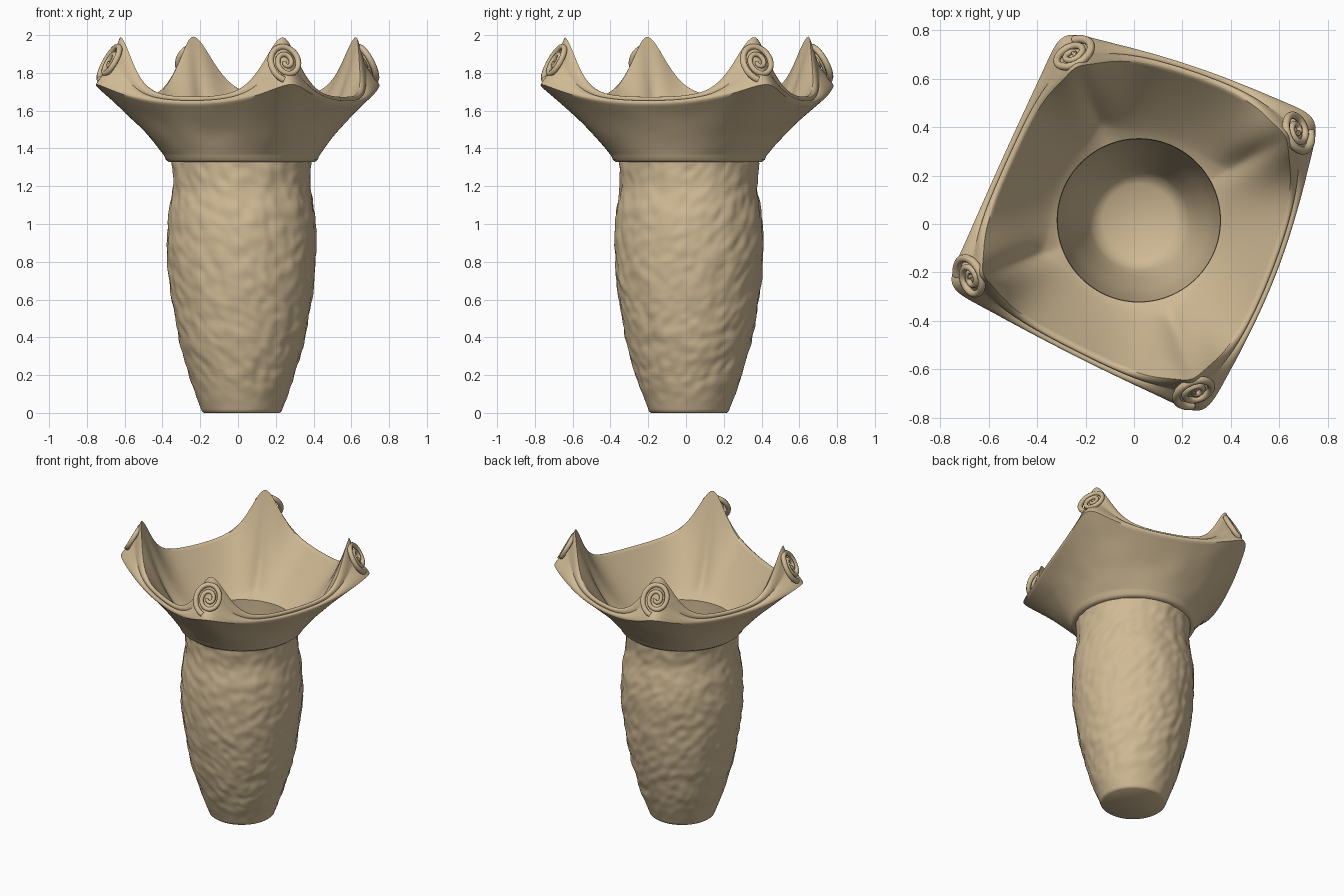
import bpy, bmesh, math
from mathutils import Vector, noise

if "Cube" in bpy.data.objects:
    bpy.data.objects.remove(bpy.data.objects["Cube"])

clay = bpy.data.materials.new("tan clay")
clay.use_nodes = True
colour = (0.63, 0.49, 0.30, 1)
clay.diffuse_color = colour
clay.node_tree.nodes["Principled BSDF"].inputs["Base Color"].default_value = colour
clay.node_tree.nodes["Principled BSDF"].inputs["Roughness"].default_value = 0.8

CENTRE = Vector((0.02, 0.015, 0))
NECK_Z = 1.36
PER_EDGE = 56
COUNT = PER_EDGE * 4
# Outer tips of the four rim corners, counter-clockwise
TIPS = [Vector(p) for p in ((0.77, 0.44, 0), (-0.30, 0.80, 0), (-0.78, -0.26, 0), (0.29, -0.80, 0))]
BOW = [0.03, 0.0, 0.01, 0.06]


def smooth_loop(points, passes):
    for _ in range(passes):
        points = [(points[i - 1] + points[i] * 2 + points[(i + 1) % len(points)]) / 4
                  for i in range(len(points))]
    return points


def loft(name, rings, cap_start=False, cap_end=False):
    """Skin a list of equal-length closed rings."""
    bm = bmesh.new()
    rows = [[bm.verts.new(p) for p in ring] for ring in rings]
    for low, high in zip(rows, rows[1:]):
        for i in range(COUNT):
            j = (i + 1) % COUNT
            bm.faces.new((low[i], low[j], high[j], high[i]))
    if cap_start:
        bm.faces.new(rows[0][::-1])
    if cap_end:
        bm.faces.new(rows[-1])
    mesh = bpy.data.meshes.new(name)
    bm.to_mesh(mesh)
    bm.free()
    obj = bpy.data.objects.new(name, mesh)
    bpy.context.collection.objects.link(obj)
    finish(obj)
    return obj


def finish(obj):
    obj.data.materials.append(clay)
    bpy.ops.object.select_all(action="DESELECT")
    obj.select_set(True)
    bpy.context.view_layer.objects.active = obj
    if obj.type == "MESH":
        bpy.ops.object.shade_smooth_by_angle(angle=math.radians(50))


# Rim paths: outer fold line and inner crest, both rising to the corners
outer, inner, corner = [], [], []
for k in range(4):
    a, b = TIPS[k], TIPS[(k + 1) % 4]
    length = (b - a).length
    sideways = (b - a).cross(Vector((0, 0, 1))).normalized()
    for i in range(PER_EDGE):
        s = i / PER_EDGE
        dist = min(s, 1 - s) * length
        peak = math.exp(-(dist / 0.2) ** 1.7)
        p = a.lerp(b, s) + sideways * BOW[k] * math.sin(math.pi * s)
        p.z = 1.63 + 0.13 * abs(1 - 2 * s) ** 2.2
        inward = (CENTRE - p) * Vector((1, 1, 0))
        q = p + inward.normalized() * (0.04 + 0.11 * peak)
        q.z = 1.67 + 0.345 * peak
        outer.append(p)
        inner.append(q)
        corner.append(peak)
outer = smooth_loop(outer, 16)
inner = smooth_loop(inner, 10)
directions = [((p - CENTRE) * Vector((1, 1, 0))).normalized() for p in outer]


def circle(radius, z):
    return [CENTRE + d * radius + Vector((0, 0, z)) for d in directions]


def profile_radius(profile, z):
    """Smoothly interpolate a radius from (z, radius) pairs."""
    for n in range(len(profile) - 1):
        (z0, r0), (z1, r1) = profile[n], profile[n + 1]
        if z <= z1:
            zp, rp = profile[max(n - 1, 0)]
            zn, rn = profile[min(n + 2, len(profile) - 1)]
            m0 = (r1 - rp) / (z1 - zp) * (z1 - z0)
            m1 = (rn - r0) / (zn - z0) * (z1 - z0)
            t = (z - z0) / (z1 - z0)
            return ((2 * t**3 - 3 * t**2 + 1) * r0 + (t**3 - 2 * t**2 + t) * m0
                    + (3 * t**2 - 2 * t**3) * r1 + (t**3 - t**2) * m1)
    return profile[-1][1]


# Hand-worked body: rough outer skin, then the hollow inside
skin = [(0, 0.208), (0.2, 0.28), (0.45, 0.345), (0.7, 0.382), (0.9, 0.394),
        (1.05, 0.386), (1.2, 0.364), (1.37, 0.372)]
rings = [circle(0.2, 0)]
STEPS = 100
for n in range(STEPS + 1):
    z = 0.008 + 1.34 * n / STEPS
    ring = circle(profile_radius(skin, z), z)
    fade = min(1, z * 6)
    for i, p in enumerate(ring):
        stroke = Vector((p.x + p.z * 0.4, p.y - p.z * 0.3, p.z * 0.8))
        fine = noise.noise(stroke * 19)
        broad = noise.noise(p * 7)
        ring[i] = p + directions[i] * fade * (0.007 * fine + 0.006 * broad)
    rings.append(ring)
loft("body", rings, cap_start=True)

hollow = [(0.06, 0.15), (0.09, 0.19), (0.25, 0.25), (0.5, 0.31), (0.9, 0.35), (1.2, 0.335), (NECK_Z, 0.337)]
rings = []
for n in range(41):
    z = NECK_Z + (0.06 - NECK_Z) * n / 40
    rings.append(circle(profile_radius(hollow, z), z))
loft("inner_wall", rings, cap_end=True)

# Flared bowl: collar, outer wall, rolled lip, inner wall
rings = [circle(0.355, 1.33), circle(0.385, 1.327), circle(0.402, 1.34)]
collar = circle(0.41, NECK_Z)
WALL = 24
for n in range(WALL):
    t = n / WALL
    ring = []
    for i in range(COUNT):
        p = collar[i].lerp(outer[i], t)
        p += directions[i] * -0.015 * math.sin(math.pi * t)
        p += directions[i] * 0.008 * noise.noise(p * 6) * math.sin(math.pi * t)
        ring.append(p)
    rings.append(ring)

LIP = 24
for n in range(LIP + 1):
    t = n / LIP
    ring = []
    for i in range(COUNT):
        span = inner[i] - outer[i]
        along = Vector((span.dot(directions[i]), span.z))
        normal = (directions[i] * along.y - Vector((0, 0, along.x))).normalized()
        roll = abs(math.sin(2 * math.pi * t)) ** 0.7 * 0.014
        dish = -0.022 * math.sin(math.pi * t) ** 2
        height = roll * (1 - corner[i]) + dish * corner[i]
        ring.append(outer[i] + span * t + normal * height)
    rings.append(ring)

throat = circle(0.337, NECK_Z)
for n in range(1, WALL + 1):
    t = 1 - n / WALL
    ring = []
    for i in range(COUNT):
        p = throat[i].lerp(inner[i], t ** (0.85 - 0.35 * corner[i]))
        p.z = throat[i].z + (inner[i].z - throat[i].z) * t
        ring.append(p)
    rings.append(ring)
loft("flared_bowl", rings)

# Coiled scroll pressed into each corner of the rim
for k in range(4):
    i = k * PER_EDGE
    up = (inner[i] - outer[i]).normalized()
    side = (outer[(i + 3) % COUNT] - outer[i - 3]).normalized()
    normal = side.cross(up).normalized()
    middle = outer[i].lerp(inner[i], 0.5) - normal * 0.014
    curve = bpy.data.curves.new("corner_scroll", "CURVE")
    curve.dimensions = "3D"
    curve.bevel_depth = 0.016
    curve.bevel_resolution = 3
    spline = curve.splines.new("POLY")
    spline.points.add(59)
    for n, point in enumerate(spline.points):
        t = n / 59
        angle = math.pi * (1.4 - 4.4 * t)
        radius = 0.1 * (1 - t) + 0.012
        p = middle + side * radius * 0.85 * math.cos(angle) + up * radius * math.sin(angle)
        point.co = (*p, 1)
        point.radius = 1.1 - 0.4 * t
    scroll = bpy.data.objects.new("corner_scroll_%d" % (k + 1), curve)
    bpy.context.collection.objects.link(scroll)
    finish(scroll)
    bpy.ops.object.convert(target="MESH")
    bpy.ops.object.shade_smooth_by_angle(angle=math.radians(60))
